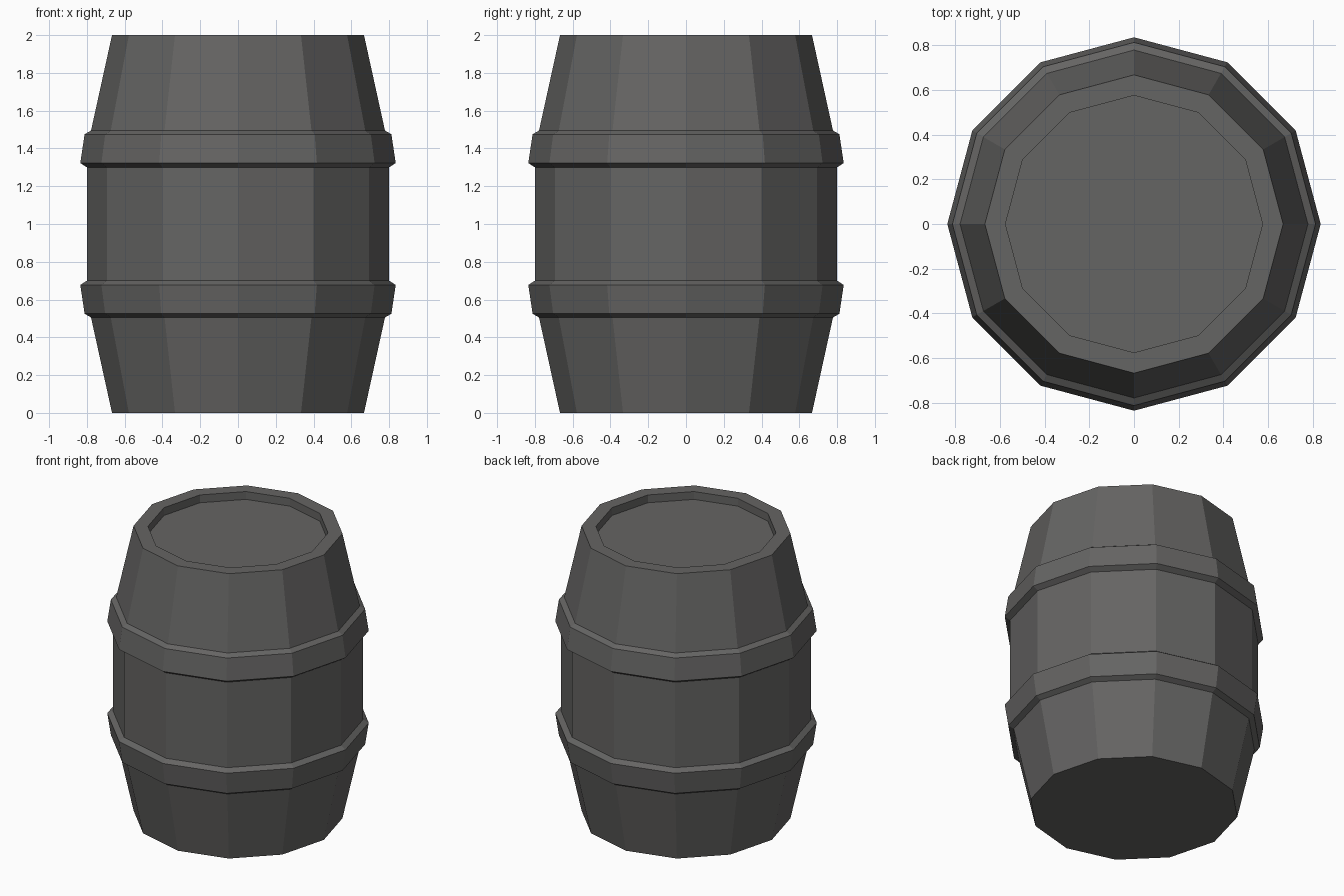
import bpy, bmesh, math

if "Cube" in bpy.data.objects:
    bpy.data.objects.remove(bpy.data.objects["Cube"])

SIDES = 12

grey = bpy.data.materials.new("dark grey")
grey.diffuse_color = (0.13, 0.128, 0.125, 1)
grey.use_nodes = True
grey.node_tree.nodes["Principled BSDF"].inputs["Base Color"].default_value = grey.diffuse_color


def lathe(name, profile, cap_start=False, cap_end=False):
    """Revolve (radius, z) points, listed upwards on the outside, into flat facets."""
    bm = bmesh.new()
    rings = []
    for r, z in profile:
        angles = [2 * math.pi * i / SIDES for i in range(SIDES)]
        rings.append([bm.verts.new((r * math.cos(a), r * math.sin(a), z)) for a in angles])
    for low, high in zip(rings, rings[1:]):
        for i in range(SIDES):
            j = (i + 1) % SIDES
            bm.faces.new((low[i], low[j], high[j], high[i]))
    if cap_start:
        bm.faces.new(rings[0][::-1])
    if cap_end:
        bm.faces.new(rings[-1])
    mesh = bpy.data.meshes.new(name)
    bm.to_mesh(mesh)
    bm.free()
    mesh.materials.append(grey)
    obj = bpy.data.objects.new(name, mesh)
    bpy.context.collection.objects.link(obj)
    return obj


def flip(profile):
    """Mirror a profile about the barrel's middle height."""
    return [(r, 2 - z) for r, z in reversed(profile)]


# Staves: tapered ends and a straight belly
end = [(0.667, 0), (0.778, 0.505)]
lathe("lower_staves", end, cap_start=True)
lathe("middle_staves", [(0.8, 0.7), (0.8, 1.3)])

# Upper staves with rim and recessed lid
lathe("upper_staves_and_lid", flip(end) + [(0.575, 2), (0.575, 1.945)], cap_end=True)

# Bevelled hoops
hoop = [(0.778, 0.505), (0.812, 0.525), (0.835, 0.677), (0.8, 0.7)]
lathe("lower_hoop", hoop)
lathe("upper_hoop", flip(hoop))
